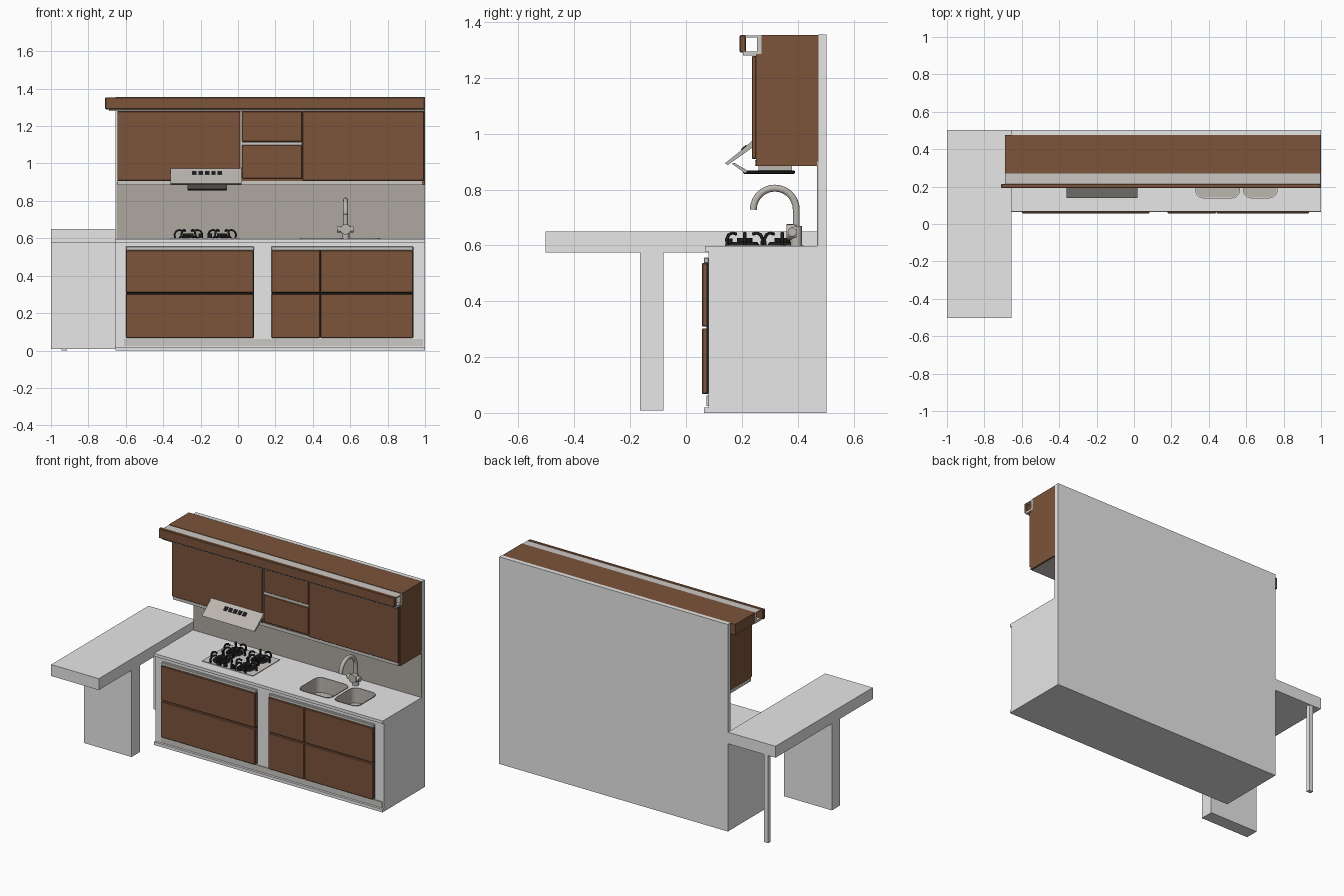
import bpy, bmesh, math
from mathutils import Vector

old = bpy.data.objects.get("Cube")
if old:
    bpy.data.objects.remove(old, do_unlink=True)


def material(name, rgb):
    m = bpy.data.materials.new(name)
    m.use_nodes = True
    m.diffuse_color = (*rgb, 1)
    m.node_tree.nodes["Principled BSDF"].inputs["Base Color"].default_value = (*rgb, 1)
    return m


WHITE = material("white_stone", (0.8, 0.8, 0.8))
WOOD = material("brown_wood", (0.2, 0.088, 0.043))
TILE = material("beige_tile", (0.42, 0.39, 0.35))
STEEL = material("warm_steel", (0.5, 0.47, 0.43))
TRIM = material("pale_trim", (0.6, 0.58, 0.55))
BLACK = material("black_iron", (0.012, 0.012, 0.013))


def finish(name, bm, mat, smooth=False):
    bmesh.ops.recalc_face_normals(bm, faces=bm.faces)
    me = bpy.data.meshes.new(name)
    bm.to_mesh(me)
    bm.free()
    me.materials.append(mat)
    ob = bpy.data.objects.new(name, me)
    bpy.context.collection.objects.link(ob)
    if smooth:
        bpy.ops.object.select_all(action="DESELECT")
        ob.select_set(True)
        bpy.context.view_layer.objects.active = ob
        bpy.ops.object.shade_smooth_by_angle(angle=math.radians(40))
    return ob


def box(name, x, y, z, mat, bevel=0):
    bm = bmesh.new()
    bmesh.ops.create_cube(bm, size=1)
    for v in bm.verts:
        v.co = [lo + (c + 0.5) * (hi - lo) for c, (lo, hi) in zip(v.co, (x, y, z))]
    if bevel:
        bmesh.ops.bevel(bm, geom=bm.edges[:], offset=bevel, segments=1, affect="EDGES")
    return finish(name, bm, mat)


def rod(name, a, b, r, mat, r2=None, sides=16):
    a, b = Vector(a), Vector(b)
    bm = bmesh.new()
    bmesh.ops.create_cone(bm, cap_ends=True, segments=sides, radius1=r,
                          radius2=r if r2 is None else r2, depth=(b - a).length)
    turn = (b - a).to_track_quat("Z", "Y")
    for v in bm.verts:
        v.co = turn @ v.co + (a + b) / 2
    return finish(name, bm, mat, True)


def extrude_x(name, profile, x, mat):
    # Sweep a (y, z) outline along x
    bm = bmesh.new()
    face = bm.faces.new([bm.verts.new((x[0], y, z)) for y, z in profile])
    ext = bmesh.ops.extrude_face_region(bm, geom=[face])
    for v in ext["geom"]:
        if isinstance(v, bmesh.types.BMVert):
            v.co.x = x[1]
    return finish(name, bm, mat)


def tube(name, points, r, mat, res=3):
    cu = bpy.data.curves.new(name, "CURVE")
    cu.dimensions = "3D"
    cu.bevel_depth, cu.bevel_resolution, cu.use_fill_caps = r, res, True
    sp = cu.splines.new("POLY")
    sp.points.add(len(points) - 1)
    for p, co in zip(sp.points, points):
        p.co = (*co, 1)
    sp.use_smooth = True
    cu.materials.append(mat)
    ob = bpy.data.objects.new(name, cu)
    bpy.context.collection.objects.link(ob)


def bowl_mesh(name, x, y, z, mat, open_top):
    # Tub with rounded corners; the top is left open for the visible lining
    bm = bmesh.new()
    bmesh.ops.create_cube(bm, size=1)
    for v in bm.verts:
        v.co = [lo + (c + 0.5) * (hi - lo) for c, (lo, hi) in zip(v.co, (x, y, z))]
    upright = [e for e in bm.edges if abs(e.verts[0].co.z - e.verts[1].co.z) > 0.01]
    bmesh.ops.bevel(bm, geom=upright, offset=0.04, segments=5, profile=0.5, affect="EDGES")
    if open_top:
        bmesh.ops.delete(bm, geom=[f for f in bm.faces if f.calc_center_median().z > z[1] - 0.001],
                         context="FACES")
    ob = finish(name, bm, mat, True)
    if open_top:
        ob.data.flip_normals()
    return ob


# Wall and splash tile
box("back_wall", (-0.655, 1), (0.475, 0.503), (0, 1.355), WHITE)
box("splash_tile", (-0.65, 0.998), (0.47, 0.476), (0.595, 0.9), TILE)

# Side table with panel leg and thin rear post
box("side_table_top", (-1, -0.655), (-0.503, 0.503), (0.575, 0.65), WHITE)
box("side_table_leg", (-1, -0.655), (-0.165, -0.08), (0.008, 0.576), WHITE)
box("side_table_post", (-0.945, -0.915), (0.475, 0.5), (0, 0.576), WHITE)

# Base cabinet with sink openings
body = box("base_cabinet", (-0.655, 1), (0.08, 0.476), (0, 0.597), WHITE)
SINKS = (("left", (0.33, 0.565)), ("right", (0.585, 0.765)))
for side, x in SINKS:
    y = (0.14, 0.36)
    cutter = bowl_mesh("sink_cutter", x, y, (0.5, 0.7), STEEL, False)
    cutter.hide_render = True
    mod = body.modifiers.new("opening", "BOOLEAN")
    mod.object, mod.operation, mod.solver = cutter, "DIFFERENCE", "EXACT"
    bpy.context.view_layer.objects.active = body
    bpy.ops.object.modifier_apply(modifier=mod.name)
    bpy.data.objects.remove(cutter, do_unlink=True)
    bowl_mesh(side + "_sink_bowl", (x[0] + 0.002, x[1] - 0.002), (y[0] + 0.002, y[1] - 0.002),
              (0.503, 0.601), STEEL, True)
    cx = sum(x) / 2
    rod(side + "_sink_drain", (cx, 0.25, 0.503), (cx, 0.25, 0.508), 0.02, TRIM)

# Frame lips around the base doors
box("counter_lip", (-0.655, 1), (0.068, 0.082), (0.578, 0.597), WHITE)
box("plinth_lip", (-0.655, 1), (0.065, 0.082), (0, 0.02), WHITE)
box("kick_strip", (-0.61, 0.99), (0.074, 0.082), (0.025, 0.062), TRIM)

# Base drawers, handle rails above each bank
for bank, edges in (("left", (-0.6, 0.085)), ("right", (0.178, 0.44, 0.937))):
    box(bank + "_handle_rail", (edges[0], edges[-1]), (0.064, 0.082), (0.535, 0.556), TRIM, 0.003)
    box(bank + "_bank_shadow", (edges[0], edges[-1]), (0.074, 0.082), (0.07, 0.535), BLACK)
    for x0, x1 in zip(edges, edges[1:]):
        for row, z in (("lower", (0.068, 0.303)), ("upper", (0.31, 0.536))):
            box(f"{bank}_{row}_drawer", (x0 + 0.001, x1 - 0.001), (0.057, 0.081), z, WOOD, 0.003)

# Wall cabinet carcass
box("wall_cabinet", (-0.645, 0.998), (0.25, 0.476), (0.905, 1.285), WOOD)
box("wall_cabinet_floor", (-0.645, 0.985), (0.248, 0.476), (0.885, 0.906), TRIM)
box("wall_cabinet_side", (0.984, 0.998), (0.25, 0.476), (0.885, 0.906), WOOD)
box("soffit", (-0.69, 0.998), (0.27, 0.476), (1.284, 1.354), WOOD)

# Wall cabinet doors and centre flaps
box("left_door", (-0.645, 0.012), (0.236, 0.251), (0.91, 1.278), WOOD, 0.002)
box("right_door", (0.346, 0.994), (0.236, 0.251), (0.91, 1.278), WOOD, 0.002)
box("lower_flap", (0.022, 0.342), (0.236, 0.251), (0.92, 1.098), WOOD, 0.002)
box("upper_flap", (0.022, 0.342), (0.236, 0.251), (1.118, 1.278), WOOD, 0.002)
box("flap_rail", (0.02, 0.342), (0.24, 0.251), (1.099, 1.116), TRIM)
box("door_gap_strip", (0.013, 0.021), (0.244, 0.251), (0.91, 1.278), TRIM)

# Cornice: hollow channel behind a wooden fascia
box("cornice_fascia", (-0.71, 0.998), (0.192, 0.215), (1.29, 1.354), WOOD, 0.004)
box("cornice_top", (-0.69, 0.998), (0.213, 0.272), (1.344, 1.351), TRIM)
box("cornice_bottom", (-0.69, 0.998), (0.205, 0.272), (1.28, 1.295), TRIM)
box("cornice_back", (-0.69, 0.998), (0.255, 0.272), (1.29, 1.35), TRIM)

# Range hood: tilted visor, slot plates and lower intake
extrude_x("hood_visor", [(0.14, 0.894), (0.15, 0.888), (0.245, 0.955), (0.238, 0.976), (0.215, 0.955)],
          (-0.36, 0.02), STEEL)
for i in range(5):
    x = -0.245 + i * 0.034
    extrude_x("hood_slot", [(0.196, 0.943), (0.198, 0.938), (0.217, 0.955), (0.215, 0.961)],
              (x, x + 0.024), BLACK)
extrude_x("hood_intake_lip", [(0.165, 0.892), (0.172, 0.896), (0.22, 0.868), (0.212, 0.858)],
          (-0.27, -0.06), STEEL)
box("hood_filter", (-0.27, -0.06), (0.205, 0.39), (0.855, 0.869), BLACK, 0.004)
box("hood_neck", (-0.25, -0.08), (0.26, 0.38), (0.868, 0.887), STEEL)

# Hob: plate, burners with curved prongs, knobs
box("hob_plate", (-0.36, 0.01), (0.14, 0.42), (0.596, 0.601), TRIM)
for bx in (-0.265, -0.085):
    for by in (0.21, 0.345):
        rod("burner_ring", (bx, by, 0.6), (bx, by, 0.612), 0.055, BLACK, 0.045)
        rod("burner_cap", (bx, by, 0.61), (bx, by, 0.626), 0.028, BLACK)
        for k in range(6):
            a = k * math.pi / 3
            path = [(0.072, 0.6), (0.074, 0.622), (0.066, 0.638), (0.05, 0.645), (0.034, 0.64)]
            tube("pan_prong", [(bx + r * math.cos(a), by + r * math.sin(a), z) for r, z in path],
                 0.006, BLACK, 1)
for i in range(4):
    x = -0.25 + i * 0.05
    rod("hob_knob", (x, 0.155, 0.6), (x, 0.155, 0.625), 0.012, BLACK)

# Tap: base, side lever and arched spout
rod("tap_base", (0.575, 0.395, 0.597), (0.575, 0.395, 0.67), 0.02, STEEL)
rod("tap_lever_barrel", (0.53, 0.38, 0.648), (0.618, 0.38, 0.648), 0.016, STEEL)
rod("tap_lever_knob", (0.575, 0.36, 0.648), (0.575, 0.395, 0.648), 0.028, STEEL)
arch = [(0.575, 0.318 + 0.077 * math.cos(t * math.pi / 14), 0.728 + 0.077 * math.sin(t * math.pi / 14))
        for t in range(15)]
tube("tap_spout", [(0.575, 0.395, 0.66)] + arch, 0.013, STEEL)
